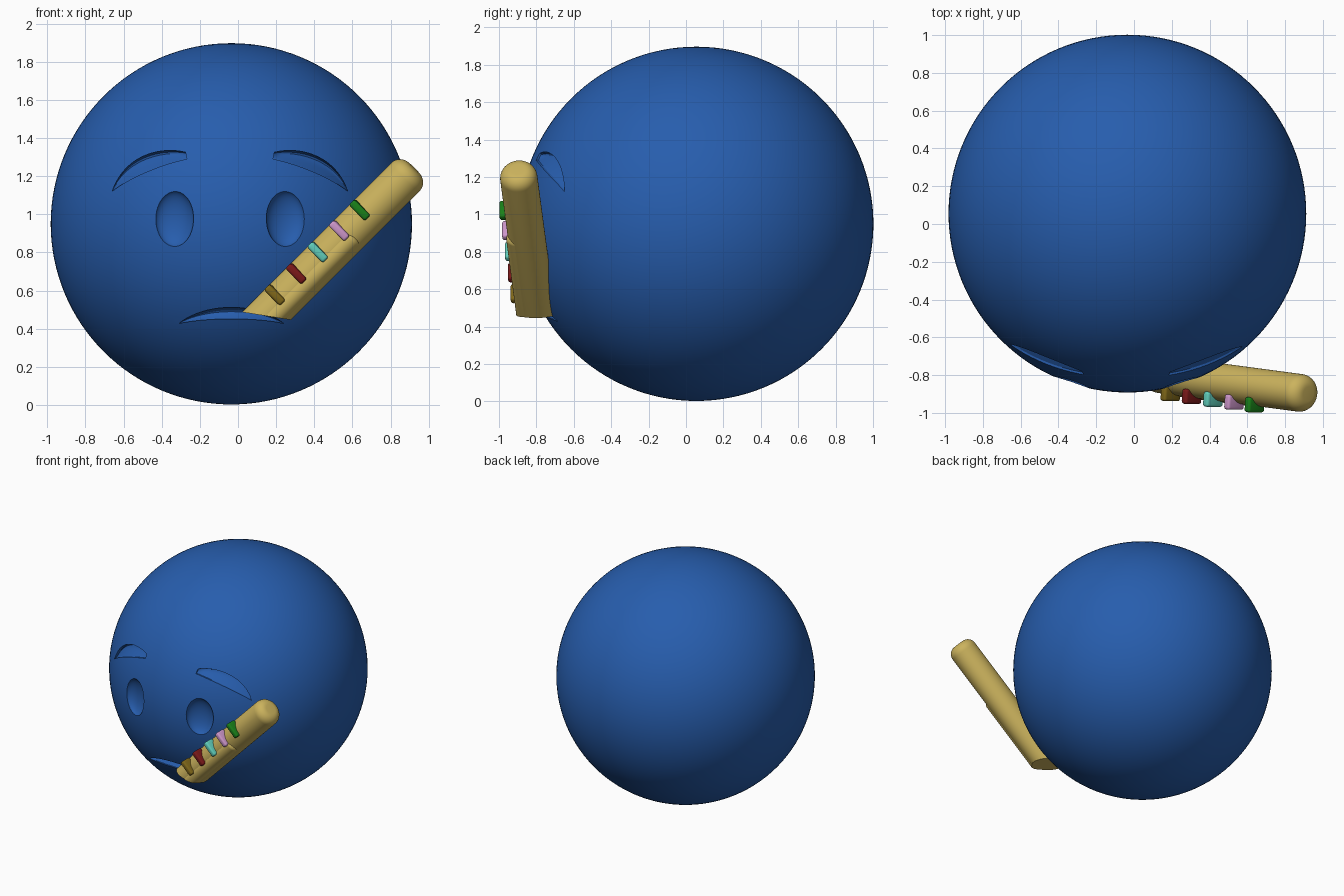
import bpy, bmesh, math
from mathutils import Vector, Matrix
from mathutils.geometry import interpolate_bezier

if "Cube" in bpy.data.objects:
    bpy.data.objects.remove(bpy.data.objects["Cube"])

C, R = Vector((-0.035, 0.055, 0.95)), 0.947   # head centre and radius
MID = -0.042                                   # mirror line of the face


def material(name, rgb):
    m = bpy.data.materials.new(name)
    m.diffuse_color = (*rgb, 1)
    m.use_nodes = True
    m.node_tree.nodes["Principled BSDF"].inputs["Base Color"].default_value = m.diffuse_color
    return m


def make_object(name, bm, mat=None):
    bmesh.ops.recalc_face_normals(bm, faces=bm.faces)
    me = bpy.data.meshes.new(name)
    bm.to_mesh(me)
    bm.free()
    ob = bpy.data.objects.new(name, me)
    bpy.context.collection.objects.link(ob)
    if mat:
        me.materials.append(mat)
    return ob


def smooth(ob, angle=35):
    bpy.ops.object.select_all(action='DESELECT')
    ob.select_set(True)
    bpy.context.view_layer.objects.active = ob
    bpy.ops.object.shade_smooth_by_angle(angle=math.radians(angle))


def surface_y(x, z):
    return C.y - math.sqrt(R * R - (x - C.x) ** 2 - (z - C.z) ** 2)


def crescent(bm, top, bottom, depth, mirror=False, n=28, m=8):
    """Closed cutter between two bezier curves, with a floor deepest near the top."""
    a, b = ([Vector(p) for p in interpolate_bezier(*[Vector((x, 0, z)) for x, z in c], n + 1)]
            for c in (top, bottom))
    floor, front = [], []
    for i in range(n + 1):
        taper = math.sqrt(max(0, math.sin(math.pi * i / n)))
        frow, orow = [], []
        for j in range(m + 1):
            t = j / m
            p = a[i].lerp(b[i], t)
            x = 2 * MID - p.x if mirror else p.x
            y = surface_y(x, p.z)
            d = 0.012 + depth * taper * max(0, math.sin(math.pi * t ** 0.6))
            frow.append(bm.verts.new((x, y + d, p.z)))
            orow.append(bm.verts.new((x, y - 0.1, p.z)))
        floor.append(frow)
        front.append(orow)
    for g in (floor, front):
        for i in range(n):
            for j in range(m):
                bm.faces.new((g[i][j], g[i + 1][j], g[i + 1][j + 1], g[i][j + 1]))
    rim = ([(i, 0) for i in range(n)] + [(n, j) for j in range(m)]
           + [(i, m) for i in range(n, 0, -1)] + [(0, j) for j in range(m, 0, -1)])
    for (i, j), (k, l) in zip(rim, rim[1:] + rim[:1]):
        bm.faces.new((floor[i][j], floor[k][l], front[k][l], front[i][j]))


# head
blue = material("blue", (0.02, 0.11, 0.42))
bm = bmesh.new()
bmesh.ops.create_uvsphere(bm, u_segments=128, v_segments=64, radius=R,
                          matrix=Matrix.Translation(C))
head = make_object("head", bm, blue)

# recesses for brows, mouth and eyes
bm = bmesh.new()
brow_top = [(-0.659, 1.12), (-0.60, 1.30), (-0.42, 1.36), (-0.275, 1.325)]
brow_bottom = [(-0.659, 1.12), (-0.60, 1.17), (-0.45, 1.25), (-0.268, 1.29)]
for mirror in (False, True):
    crescent(bm, brow_top, brow_bottom, 0.045, mirror)
crescent(bm, [(-0.31, 0.427), (-0.17, 0.54), (0.10, 0.54), (0.24, 0.427)],
         [(-0.31, 0.427), (-0.17, 0.46), (0.10, 0.46), (0.24, 0.427)], 0.05)
bmesh.ops.remove_doubles(bm, verts=bm.verts, dist=1e-5)
for x in (MID - 0.292, MID + 0.292):
    turn = math.asin((x - C.x) / R)
    bmesh.ops.create_uvsphere(
        bm, u_segments=48, v_segments=24, radius=1,
        matrix=Matrix.Translation((x, surface_y(x, 0.977), 0.977))
        @ Matrix.Rotation(turn, 4, 'Z') @ Matrix.Diagonal((0.105, 0.06, 0.147, 1)))
cutter = make_object("face_cutter", bm)
cutter.hide_render = True

mod = head.modifiers.new("face", 'BOOLEAN')
mod.operation, mod.solver, mod.object = 'DIFFERENCE', 'EXACT', cutter
bpy.context.view_layer.objects.active = head
bpy.ops.object.modifier_apply(modifier=mod.name)
bpy.data.objects.remove(cutter)
smooth(head, 30)

# thermometer frame: along the tube, across it, and outward to the front
tip, start = Vector((0.923, -0.90, 1.241)), Vector((0.023, -0.78, 0.341))
along = (tip - start).normalized()
across = Vector((-1, 0, 1)).normalized()
out = along.cross(across).normalized()
if out.y > 0:
    out = -out
frame = Matrix((across, out, along)).transposed().to_4x4()


def rod(name, p0, length, rx, ry, fillet, mat):
    """Round rod with a rounded far end, trimmed flat at the mouth."""
    bm = bmesh.new()
    rings = [(0, 1)] + [(length - fillet * (1 - math.sin(k * math.pi / 16)),
                         1 - fillet / rx * (1 - math.cos(k * math.pi / 16))) for k in range(9)]
    loops = []
    for h, s in rings:
        loops.append([bm.verts.new(p0 + frame.to_3x3() @ Vector(
            (rx * s * math.cos(q * math.tau / 48), ry * s * math.sin(q * math.tau / 48), h)))
            for q in range(48)])
    for a, b in zip(loops, loops[1:]):
        for q in range(48):
            bm.faces.new((a[q], a[(q + 1) % 48], b[(q + 1) % 48], b[q]))
    bm.faces.new(loops[0])
    bm.faces.new(loops[-1])
    cut = bmesh.ops.bisect_plane(bm, geom=bm.verts[:] + bm.edges[:] + bm.faces[:],
                                 plane_co=(0.16, 0, 0.465), plane_no=(0.16, 0, 1),
                                 clear_inner=True)
    edges = [e for e in cut['geom_cut'] if isinstance(e, bmesh.types.BMEdge)]
    bmesh.ops.holes_fill(bm, edges=edges)
    smooth(make_object(name, bm, mat))


yellow = material("yellow", (0.60, 0.45, 0.11))
rod("thermometer_tube", start, (tip - start).length, 0.105, 0.1, 0.065, yellow)
sleeve_tip = Vector((0.61, -0.908, 0.89))
rod("thermometer_sleeve", sleeve_tip - along * 0.85, 0.85, 0.056, 0.056, 0.03, yellow)

# coloured tick marks
ticks = [("gold", 0.200, (0.22, 0.14, 0.01)), ("red", 0.312, (0.20, 0.01, 0.01)),
         ("teal", 0.425, (0.12, 0.62, 0.50)), ("pink", 0.537, (0.62, 0.31, 0.60)),
         ("green", 0.645, (0.01, 0.22, 0.01))]
for name, x, rgb in ticks:
    # the tick sits above the tube axis, so step back to the axis point first
    base = start + (tip - start) * ((x + 0.033 - start.x) / (tip.x - start.x))
    pos = base + across * 0.047 + out * 0.09
    bm = bmesh.new()
    bmesh.ops.create_cube(bm, size=1, matrix=Matrix.Translation(pos) @ frame
                          @ Matrix.Diagonal((0.12, 0.08, 0.042, 1)))
    bmesh.ops.bevel(bm, geom=bm.edges[:], offset=0.014, segments=4, profile=0.5,
                    affect='EDGES')
    smooth(make_object("tick_" + name, bm, material(name, rgb)), 40)
